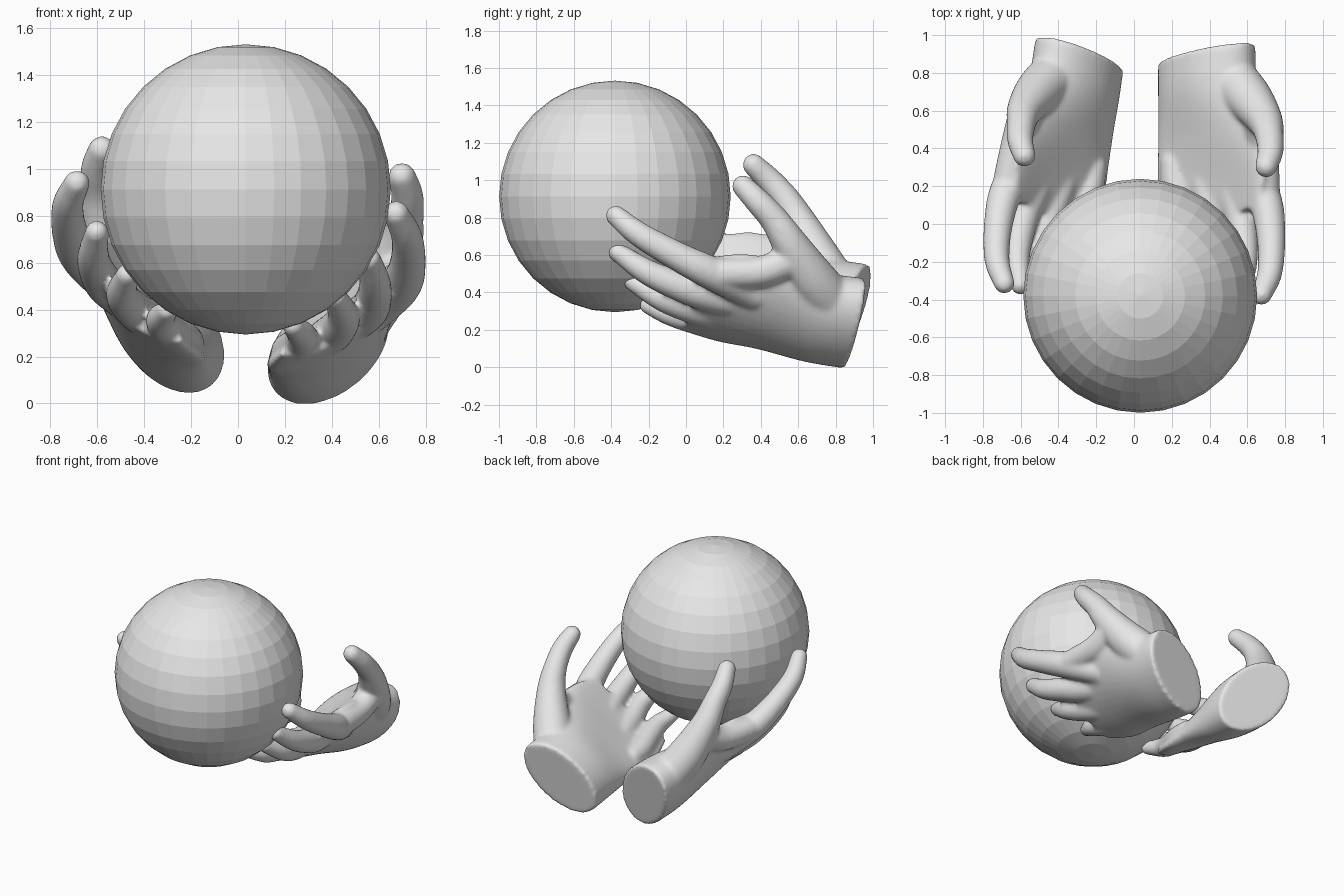
import bpy, bmesh, math
from mathutils import Vector, Matrix

if "Cube" in bpy.data.objects:
    bpy.data.objects.remove(bpy.data.objects["Cube"])

grey = bpy.data.materials.new("plain grey")
grey.diffuse_color = (0.8, 0.8, 0.8, 1)
grey.use_nodes = True
grey.node_tree.nodes["Principled BSDF"].inputs["Base Color"].default_value = grey.diffuse_color


def spline(keys, steps):
    """Smooth interpolation through tuples of any length."""
    k = [Vector(p) for p in keys]
    k = [2 * k[0] - k[1]] + k + [2 * k[-1] - k[-2]]
    out = []
    for i in range(1, len(k) - 2):
        a, b, c, d = k[i - 1:i + 3]
        for s in range(steps):
            t = s / steps
            out.append(0.5 * (2 * b + (c - a) * t + (2 * a - 5 * b + 4 * c - d) * t * t
                              + (3 * b - a - 3 * c + d) * t ** 3))
    return out + [k[-2]]


# palm and wrist sections: x, y, z, half width, half thickness, tilt, cup
PALM = [(.385, .90, .235, .295, .195, .70, 0),
        (.39, .69, .265, .30, .185, .68, .01),
        (.42, .45, .32, .34, .135, .66, .05),
        (.435, .24, .35, .36, .09, .66, .07),
        (.445, .03, .37, .31, .055, .66, .07)]

# digits from tip to base: x, y, z, radius
DIGITS = {
    "thumb": [(.70, .305, .968, .06), (.722, .385, .885, .07), (.715, .475, .785, .078),
              (.69, .555, .66, .096), (.605, .67, .48, .125), (.50, .785, .335, .135)],
    "thumb_web": [(.67, .54, .56, .09), (.68, .40, .51, .085), (.69, .2, .50, .085)],
    "index": [(.675, -.375, .81, .056), (.72, -.25, .71, .068), (.724, -.05, .595, .079),
              (.69, .14, .50, .09), (.58, .36, .39, .085)],
    "middle": [(.56, -.365, .615, .052), (.585, -.2, .505, .07), (.57, 0, .42, .083),
               (.53, .15, .375, .088), (.47, .36, .33, .08)],
    "ring": [(.415, -.285, .455, .05), (.45, -.13, .37, .07), (.42, .03, .315, .082),
             (.385, .18, .285, .085), (.36, .36, .26, .08)],
    "little": [(.235, -.205, .33, .046), (.275, -.08, .285, .066), (.255, .06, .25, .076),
               (.22, .2, .225, .078), (.21, .32, .215, .07)],
}


def build_hand(name, place):
    bm = bmesh.new()
    # palm: loft of tilted, cupped ovals
    n, rings = 40, []
    for x, y, z, a, b, tilt, cup in spline(PALM, 8):
        ring = []
        for i in range(n):
            t = 2 * math.pi * i / n
            w = a * math.cos(t)
            h = b * math.sin(t) + cup * (math.cos(t) ** 2 - 0.5)
            u = w * math.cos(tilt) - h * math.sin(tilt)
            v = w * math.sin(tilt) + h * math.cos(tilt)
            ring.append(bm.verts.new((x + u, y + .13 * u + .17 * v, z + v)))
        rings.append(ring)
    for r, s in zip(rings, rings[1:]):
        for i in range(n):
            j = (i + 1) % n
            bm.faces.new((r[i], r[j], s[j], s[i]))
    bm.faces.new(rings[0])
    bm.faces.new(rings[-1])
    # fingers and thumb: chains of overlapping balls
    for keys in DIGITS.values():
        for x, y, z, r in spline(keys, 9):
            bmesh.ops.create_icosphere(bm, subdivisions=3, radius=r,
                                       matrix=Matrix.Translation((x, y, z)))
    bmesh.ops.transform(bm, matrix=place, verts=bm.verts)
    bmesh.ops.recalc_face_normals(bm, faces=bm.faces)
    mesh = bpy.data.meshes.new(name)
    bm.to_mesh(mesh)
    bm.free()
    ob = bpy.data.objects.new(name, mesh)
    bpy.context.collection.objects.link(ob)
    # fuse into one skin and soften the joins
    fuse = ob.modifiers.new("fuse", 'REMESH')
    fuse.mode = 'VOXEL'
    fuse.voxel_size = 0.012
    soft = ob.modifiers.new("soften", 'SMOOTH')
    soft.factor = 0.5
    soft.iterations = 14
    bpy.ops.object.select_all(action='DESELECT')
    ob.select_set(True)
    bpy.context.view_layer.objects.active = ob
    for m in ("fuse", "soften"):
        bpy.ops.object.modifier_apply(modifier=m)
    ob.data.materials.clear()
    ob.data.materials.append(grey)
    bpy.ops.object.shade_smooth_by_angle(angle=math.radians(60))


# right hand, and a mirrored left hand turned slightly about its fingertip
build_hand("right_hand", Matrix.Identity(4))
pivot = Vector((.67, -.39, .82))
turn = Vector((-.015, -.15, .16))
build_hand("left_hand", Matrix.Scale(-1, 4, (1, 0, 0))
           @ Matrix.Translation(pivot + Vector((.013, .06, .13)))
           @ Matrix.Rotation(turn.length, 4, turn.normalized())
           @ Matrix.Translation(-pivot))

# faceted ball
bpy.ops.mesh.primitive_uv_sphere_add(segments=32, ring_count=16, radius=.619,
                                     location=(.033, -.38, .913))
ball = bpy.context.object
ball.name = "ball"
ball.data.materials.append(grey)
